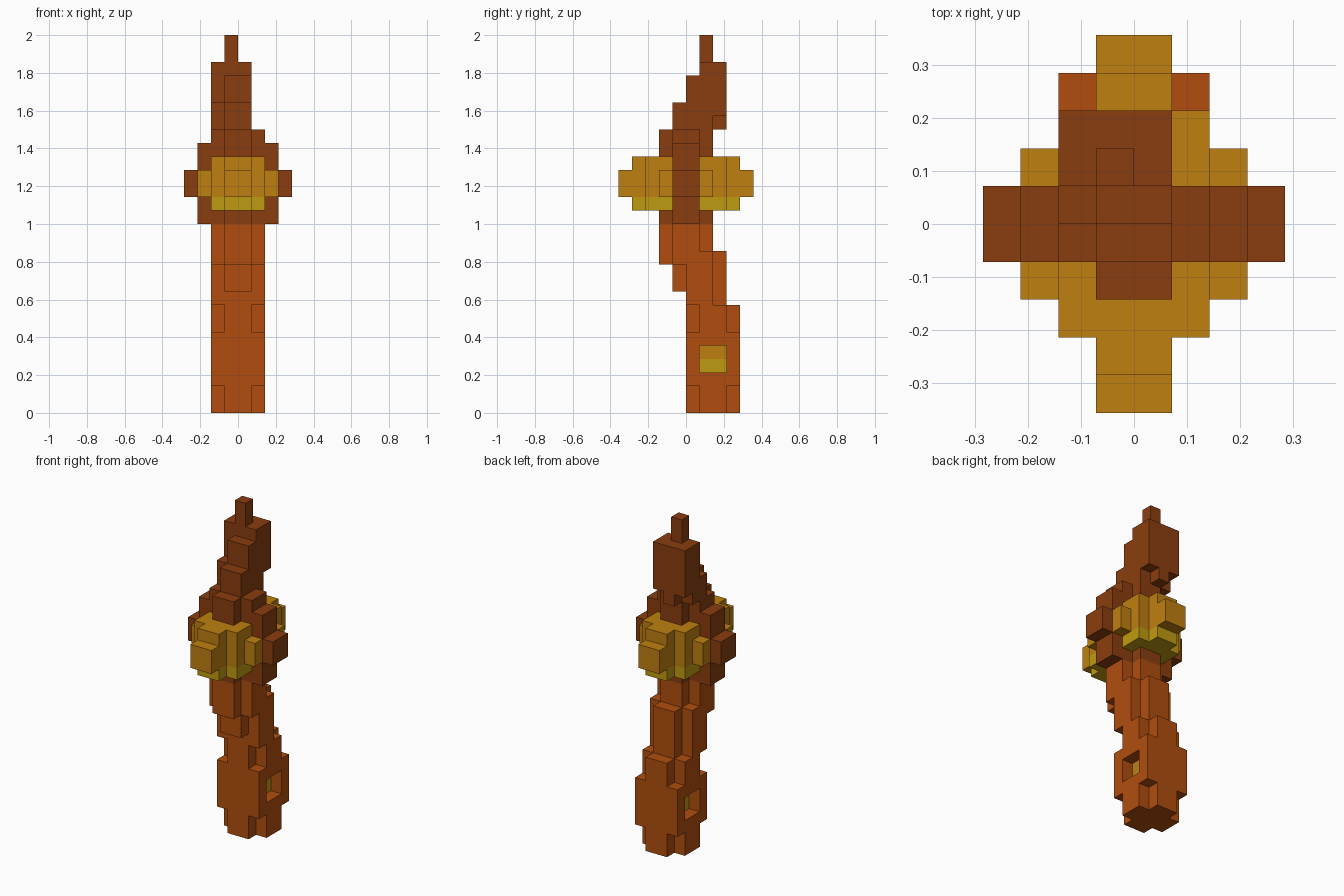
import bpy, bmesh
from mathutils import Vector

cube = bpy.data.objects.get("Cube")
if cube:
    bpy.data.objects.remove(cube, do_unlink=True)

U = 1 / 14  # size of one block
MID = 17    # height of the middle of the guard, in blocks
owner = {}  # block position -> part name; earlier parts keep shared blocks


def make_mat(name, r, g, b):
    m = bpy.data.materials.new(name)
    m.use_nodes = True
    m.diffuse_color = (r, g, b, 1)
    bsdf = m.node_tree.nodes["Principled BSDF"]
    bsdf.inputs["Base Color"].default_value = (r, g, b, 1)
    bsdf.inputs["Roughness"].default_value = 0.9
    return m


def fill(part, x0, x1, y0, y1, z0, z1):
    for x in range(x0, x1):
        for y in range(y0, y1):
            for z in range(z0, z1):
                owner.setdefault((x, y, z), part)


def fill_wide(part, half, y0, y1, z0, z1):
    """Box centred on x = 0."""
    fill(part, -half, half, y0, y1, z0, z1)


def fill_mid(part, hx, hy, hz):
    """Box centred on the middle of the guard."""
    fill(part, -hx, hx, -hy, hy, MID - hz, MID + hz)


def build(name, mats, split=0):
    """Make one part from the exposed sides of its blocks; below split it takes the second material."""
    bm = bmesh.new()
    verts = {}
    for cell in [c for c, part in owner.items() if part == name]:
        for axis in range(3):
            a, b = (axis + 1) % 3, (axis + 2) % 3
            for side in (0, 1):
                near = list(cell)
                near[axis] += 2 * side - 1
                if tuple(near) in owner:
                    continue
                ring = []
                for da, db in ((0, 0), (1, 0), (1, 1), (0, 1)):
                    p = list(cell)
                    p[axis] += side
                    p[a] += da
                    p[b] += db
                    key = tuple(p)
                    if key not in verts:
                        verts[key] = bm.verts.new(Vector(key) * U)
                    ring.append(verts[key])
                face = bm.faces.new(ring if side else ring[::-1])
                face.material_index = int(cell[2] < split)
    # merge flat neighbouring sides of one colour
    bmesh.ops.dissolve_limit(bm, angle_limit=0.01, verts=bm.verts[:], edges=bm.edges[:],
                             delimit={'MATERIAL', 'NORMAL'})
    me = bpy.data.meshes.new(name)
    bm.to_mesh(me)
    bm.free()
    for m in mats:
        me.materials.append(m)
    bpy.context.collection.objects.link(bpy.data.objects.new(name, me))


# Pommel: square column, corners notched at both ends, a socket on each side showing the gem
for x in range(-2, 2):
    for y in range(4):
        for z in range(8):
            outer_x, outer_y = x in (-2, 1), y in (0, 3)
            in_socket = not outer_y and 3 <= z < 5
            notched = outer_x and outer_y and not 2 <= z < 6
            if in_socket and not outer_x:
                owner[x, y, z] = "grip_gem"
            elif not in_socket and not notched:
                owner[x, y, z] = "pommel"

# Grip: leans forward as it rises, with narrower ridges front and back
fill_wide("grip", 2, 0, 2, 8, 12)
fill_wide("grip", 1, 2, 3, 8, 12)
fill_wide("grip", 1, -1, 0, 9, 12)
fill_wide("grip", 2, -1, 1, 11, 14)
fill_wide("grip", 1, -2, 2, 11, 14)

# Guard hub: dark cross with side knobs and a raised collar
fill_mid("guard_hub", 3, 1, 3)
fill_mid("guard_hub", 4, 1, 1)
fill_mid("guard_hub", 1, 2, 4)
fill_mid("guard_hub", 2, 1, 4)

# Gold bosses: same stepped shape at front and back
fill_mid("guard_bosses", 2, 3, 2)
fill_mid("guard_bosses", 1, 4, 2)
fill_mid("guard_bosses", 1, 5, 1)
fill_mid("guard_bosses", 3, 2, 1)

# Blade: steps up towards the back, the right side one step behind the middle
for y, top in enumerate((23, 25, 26), start=-1):
    fill_wide("blade", 1, y, y + 1, 21, top)
fill("blade", -2, -1, 0, 1, 21, 23)
fill("blade", -2, -1, 1, 2, 21, 26)
fill("blade", -2, 1, 2, 3, 22, 26)
fill("blade", -1, 0, 2, 3, 21, 22)
fill("blade_tip", -1, 0, 1, 2, 26, 28)

ORANGE = make_mat("burnt orange", 0.440, 0.076, 0.0044)
BROWN = make_mat("dark brown", 0.254, 0.048, 0.0044)
GOLD = make_mat("gold", 0.521, 0.216, 0.0052)
YELLOW = make_mat("bright yellow gold", 0.521, 0.328, 0.0052)

build("grip_gem", [GOLD, YELLOW], 4)
build("pommel", [ORANGE])
build("grip", [ORANGE])
build("guard_hub", [BROWN])
build("guard_bosses", [GOLD, YELLOW], MID - 1)
build("blade", [BROWN])
build("blade_tip", [BROWN])
